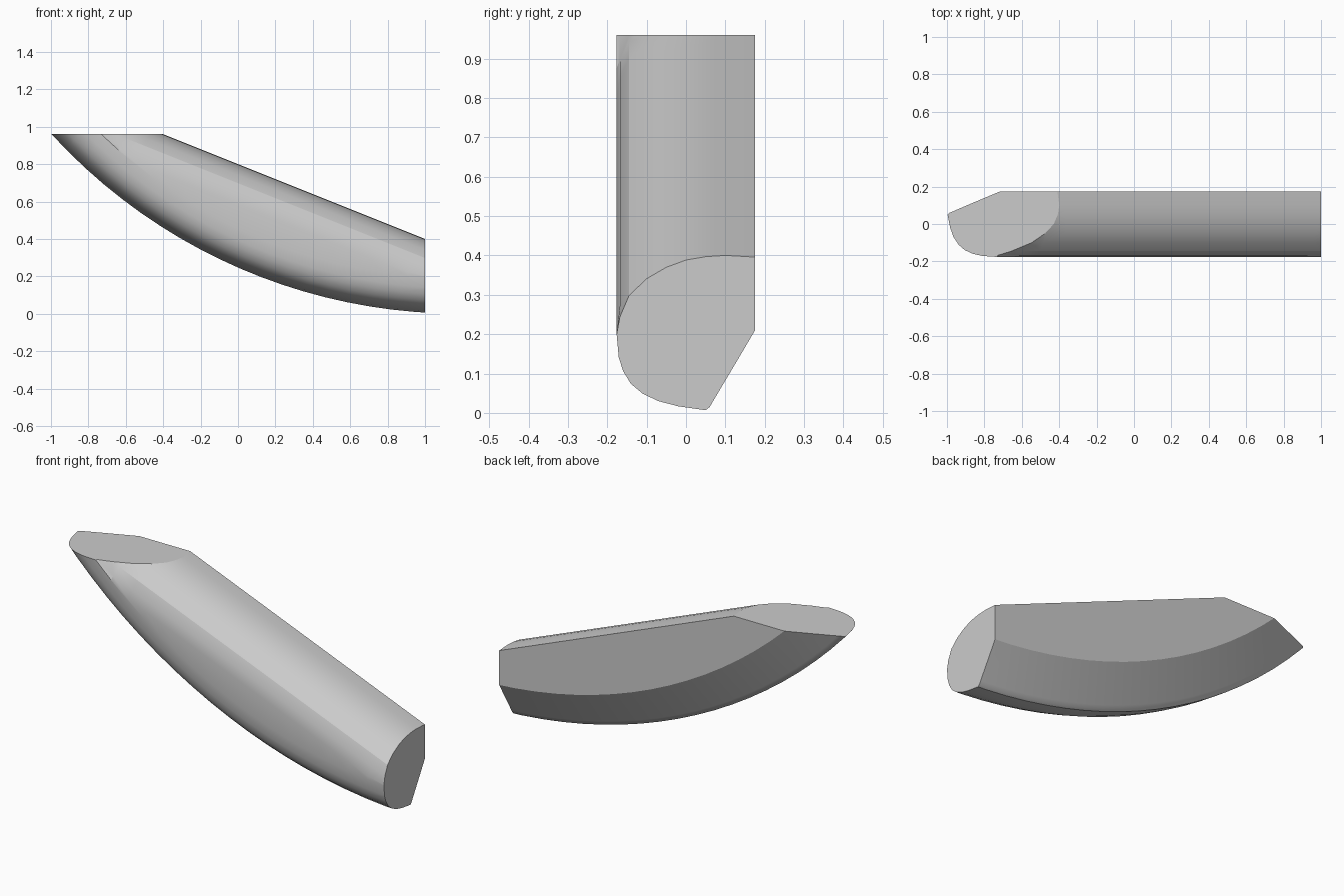
import bpy, bmesh, math
from mathutils import Vector

default = bpy.data.objects.get("Cube")
if default:
    bpy.data.objects.remove(default, do_unlink=True)

# Local frame: u runs along the straight upper edge, w is the depth below it
ALONG = Vector((1, 0, -0.4)).normalized()
UP = Vector((0.4, 0, 1)).normalized()
EDGE_HEIGHT = 0.743
RADIUS, DEPTH = 2.95, 0.515
U_START, U_END, STEPS = -1.4, 1.0, 20

# Rounded upper front: (y, depth below the straight edge)
upper = [(0.175, 0.004), (0.1, 0), (0.05, 0.003), (0, 0.011), (-0.05, 0.028),
         (-0.1, 0.055), (-0.145, 0.095), (-0.168, 0.145), (-0.176, 0.2)]
# Rounded lower front and back bevel: (y, inset from the curved belly)
lower = [(-0.176, 0.19), (-0.171, 0.135), (-0.16, 0.1), (-0.14, 0.067),
         (-0.11, 0.042), (-0.07, 0.023), (-0.02, 0.01), (0.05, 0),
         (0.06, 0.008), (0.07, 0.025), (0.175, 0.202)]


def belly(u, inset):
    return DEPTH - RADIUS + math.sqrt((RADIUS - inset) ** 2 - u * u)


def section(u):
    limit = max(belly(u, lower[0][1]), 0.01)
    profile = [(y, min(w, limit)) for y, w in upper]
    profile += [(y, max(belly(u, r), 0.006)) for y, r in lower]
    return [ALONG * u + UP * (EDGE_HEIGHT - w) + Vector((0, y, 0)) for y, w in profile]


# Loft the sections into one solid
bm = bmesh.new()
rings = []
for i in range(STEPS + 1):
    u = U_START + (U_END - U_START) * i / STEPS
    rings.append([bm.verts.new(p) for p in section(u)])
count = len(rings[0])
for a, b in zip(rings, rings[1:]):
    for j in range(count):
        k = (j + 1) % count
        bm.faces.new((a[j], a[k], b[k], b[j]))

# Trim the two ends flat and cap them
for point, normal in (((1, 0, 0), (1, 0, 0)), ((0, 0, 0.96), (0, 0, 1))):
    bmesh.ops.bisect_plane(bm, geom=bm.verts[:] + bm.edges[:] + bm.faces[:],
                           plane_co=point, plane_no=normal, clear_outer=True)
    rim = [e for e in bm.edges if e.is_boundary and
           all(abs((v.co - Vector(point)).dot(Vector(normal))) < 1e-4 for v in e.verts)]
    bmesh.ops.remove_doubles(bm, verts=list({v for e in rim for v in e.verts}), dist=1e-5)
    rim = [e for e in bm.edges if e.is_boundary and
           all(abs((v.co - Vector(point)).dot(Vector(normal))) < 1e-4 for v in e.verts)]
    bmesh.ops.contextual_create(bm, geom=rim)
bmesh.ops.recalc_face_normals(bm, faces=bm.faces[:])

mesh = bpy.data.meshes.new("curved_wedge")
bm.to_mesh(mesh)
bm.free()
body = bpy.data.objects.new("curved_wedge", mesh)
bpy.context.collection.objects.link(body)

# Plain grey surface
grey = bpy.data.materials.new("light_grey")
grey.use_nodes = True
colour = (0.6, 0.6, 0.6, 1)
grey.diffuse_color = colour
grey.node_tree.nodes["Principled BSDF"].inputs["Base Color"].default_value = colour
mesh.materials.append(grey)

bpy.context.view_layer.objects.active = body
body.select_set(True)
bpy.ops.object.shade_smooth_by_angle(angle=math.radians(22))
